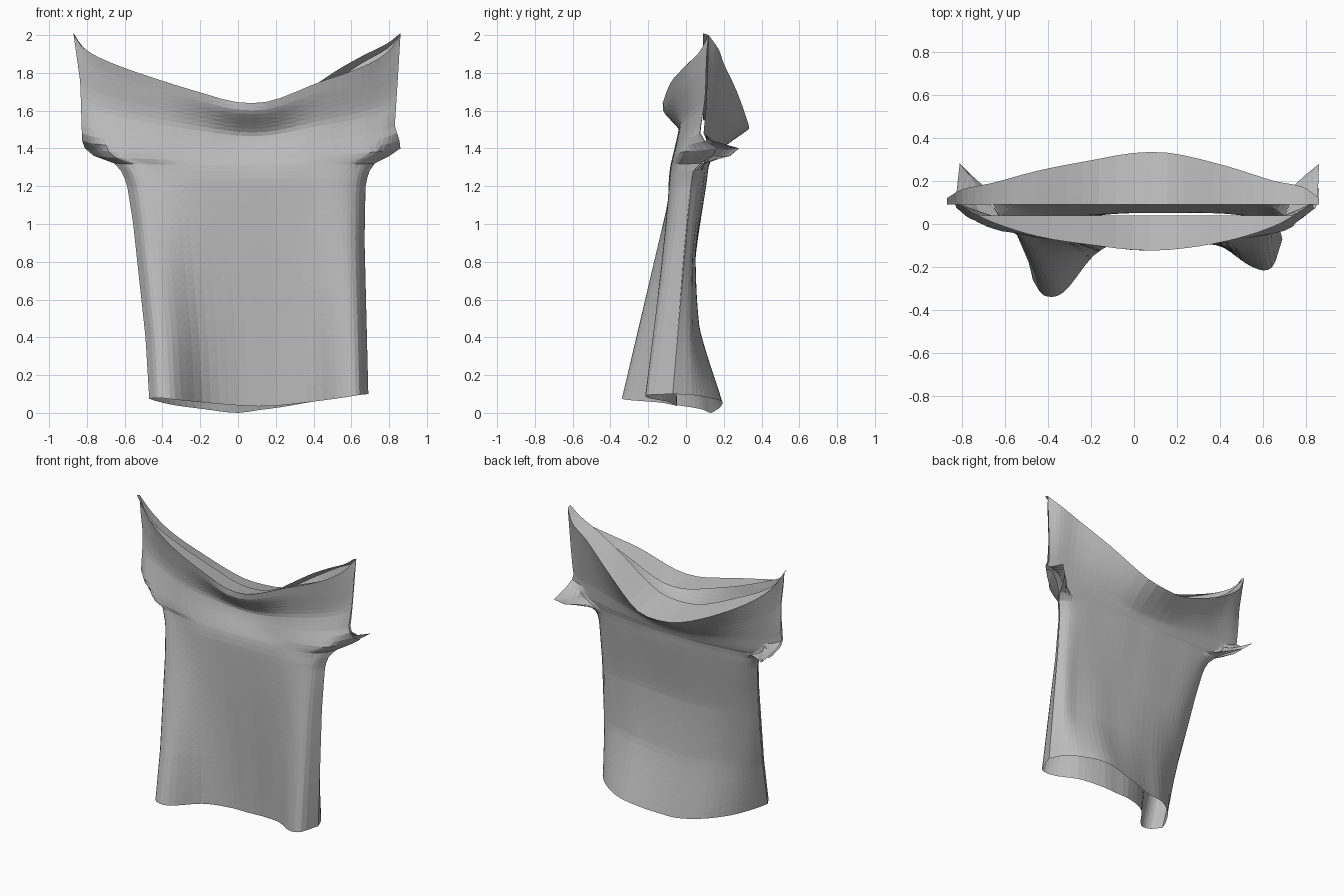
import bpy, bmesh, math

default_cube = bpy.data.objects.get("Cube")
if default_cube:
    bpy.data.objects.remove(default_cube, do_unlink=True)

COLUMNS, ROWS, FOLD_ROWS = 34, 48, 4
ARMPIT = 0.66                          # share of the side seam that is sewn shut
CHEST, CHEST_HEIGHT = 0.635, 1.3       # row that lies level across the chest

# Stations across the cloth, from its right side to its left side
STATIONS = [0, .04, .12, .25, .4, .5, .6, .75, .88, .96, 1]


def linear(keys, values, t):
    for i in range(len(keys) - 1):
        if t <= keys[i + 1]:
            f = (t - keys[i]) / (keys[i + 1] - keys[i])
            return values[i] + (values[i + 1] - values[i]) * f
    return values[-1]


def smooth(keys, values, t):
    """Cubic curve through the given points."""
    last = len(keys) - 1
    i = 0
    while i < last - 1 and t > keys[i + 1]:
        i += 1

    def slope(k):
        a, b = max(k - 1, 0), min(k + 1, last)
        return (values[b] - values[a]) / (keys[b] - keys[a])

    width = keys[i + 1] - keys[i]
    f = (t - keys[i]) / width
    g = 1 - f
    return (values[i] * g * g * (1 + 2 * f) + values[i + 1] * f * f * (3 - 2 * f)
            + width * f * g * (slope(i) * g - slope(i + 1) * f))


# Side outlines, from hem to shoulder point
RIGHT_KEYS = [0, .17, .48, .58, .62, .655, .67, .7, .87, 1]
RIGHT_SIDE = [-.47, -.49, -.555, -.585, -.61, -.67, -.79, -.825, -.835, -.87]
LEFT_KEYS = [0, .43, .58, .62, .65, .68, .7, .75, .87, 1]
LEFT_SIDE = [.69, .67, .675, .69, .73, .86, .86, .83, .845, .86]

# Each panel: height of hem and neckline, depth at several levels,
# then the depth and rise of the collar edge folded inwards
FRONT = {
    "hem": [.075, .08, .07, .055, .04, .035, .04, .06, .08, .095, .1],
    "neck": [2, 1.92, 1.85, 1.77, 1.69, 1.645, 1.65, 1.75, 1.83, 1.91, 2],
    "levels": [0, .6, .82, .95, 1],
    "depth": [
        [-.26, -.33, -.32, -.14, -.06, -.05, -.05, -.1, -.2, -.2, -.07],
        [.03, -.05, -.07, -.09, -.09, -.09, -.09, -.09, -.08, -.04, .03],
        [.1, .07, .03, -.03, -.03, -.02, -.02, -.03, .02, .07, .1],
        [.11, .08, .02, -.05, -.09, -.12, -.11, -.07, 0, .07, .11],
        [.12, .08, .01, -.06, -.1, -.12, -.12, -.08, -.01, .07, .12],
    ],
    "fold_depth": .04,
    "fold_rise": -.03,
}
BACK = {
    "hem": [.075, .06, .04, .02, 0, .015, .03, .06, .08, .095, .1],
    "neck": [2, 1.88, 1.76, 1.63, 1.52, 1.5, 1.53, 1.7, 1.85, 1.93, 2],
    "levels": [0, .2, .4, .6, .76, 1],
    "depth": [
        [-.26, -.17, -.04, .08, .13, .16, .18, .19, .12, .03, -.07],
        [-.16, -.09, -.03, .03, .06, .07, .07, .07, .04, .02, -.04],
        [-.06, -.02, .02, .04, .05, .05, .05, .05, .04, .03, -.01],
        [.03, .07, .09, .1, .11, .11, .11, .1, .09, .07, .03],
        [.1, .11, .12, .14, .15, .15, .15, .14, .12, .11, .1],
        [.12, .16, .19, .25, .3, .33, .33, .27, .2, .17, .12],
    ],
    "fold_depth": .09,
    "fold_rise": .05,
}


def cloth_point(panel, u, t):
    right = linear(RIGHT_KEYS, RIGHT_SIDE, t)
    left = linear(LEFT_KEYS, LEFT_SIDE, t)
    x = right + (left - right) * u
    hem = smooth(STATIONS, panel["hem"], u)
    neck = smooth(STATIONS, panel["neck"], u)
    z = linear([0, CHEST, 1], [hem, CHEST_HEIGHT, neck], t)
    depths = [smooth(STATIONS, row, u) for row in panel["depth"]]
    y = linear(panel["levels"], depths, t) * .5 + smooth(panel["levels"], depths, t) * .5
    # Short sleeve lip curling backwards above the armpit
    edge = max(0, 1 - min(u, 1 - u) / .08)
    lip = .23 if panel is BACK or t < ARMPIT else .12
    y += lip * edge * math.exp(-((t - .68) / .025) ** 2)
    return x, y, z


def add_panel(bm, panel):
    stations = [c / COLUMNS - .09 * math.sin(math.tau * c / COLUMNS)
                for c in range(COLUMNS + 1)]
    points = [[cloth_point(panel, u, r / ROWS) for u in stations]
              for r in range(ROWS + 1)]
    # Collar edge folded inwards from the neckline
    for k in range(1, FOLD_ROWS + 1):
        f = k / FOLD_ROWS
        row = []
        for x, y, z in points[ROWS]:
            inward = panel["fold_depth"] - y
            if panel is FRONT:
                inward = max(0, inward)
            lift = panel["fold_rise"] * min(1, abs(inward) / .15)
            row.append((x, y + inward * f, z + lift * f))
        points.append(row)
    grid = [[bm.verts.new(p) for p in row] for row in points]
    for lower, upper in zip(grid, grid[1:]):
        for c in range(COLUMNS):
            corners = [lower[c], lower[c + 1], upper[c + 1], upper[c]]
            if panel is BACK:
                corners.reverse()
            bm.faces.new(corners)


# Cloth colour
grey = bpy.data.materials.new("grey_cloth")
grey.use_nodes = True
grey.diffuse_color = (.5, .5, .5, 1)
grey.node_tree.nodes["Principled BSDF"].inputs["Base Color"].default_value = (.5, .5, .5, 1)

# Front and back panels sewn along the sides and at the shoulder points
bm = bmesh.new()
add_panel(bm, FRONT)
add_panel(bm, BACK)
bmesh.ops.remove_doubles(bm, verts=bm.verts[:], dist=.0005)
bmesh.ops.triangulate(bm, faces=bm.faces[:])
mesh = bpy.data.meshes.new("draped_shirt")
bm.to_mesh(mesh)
bm.free()
mesh.materials.append(grey)
shirt = bpy.data.objects.new("draped_shirt", mesh)
bpy.context.collection.objects.link(shirt)
